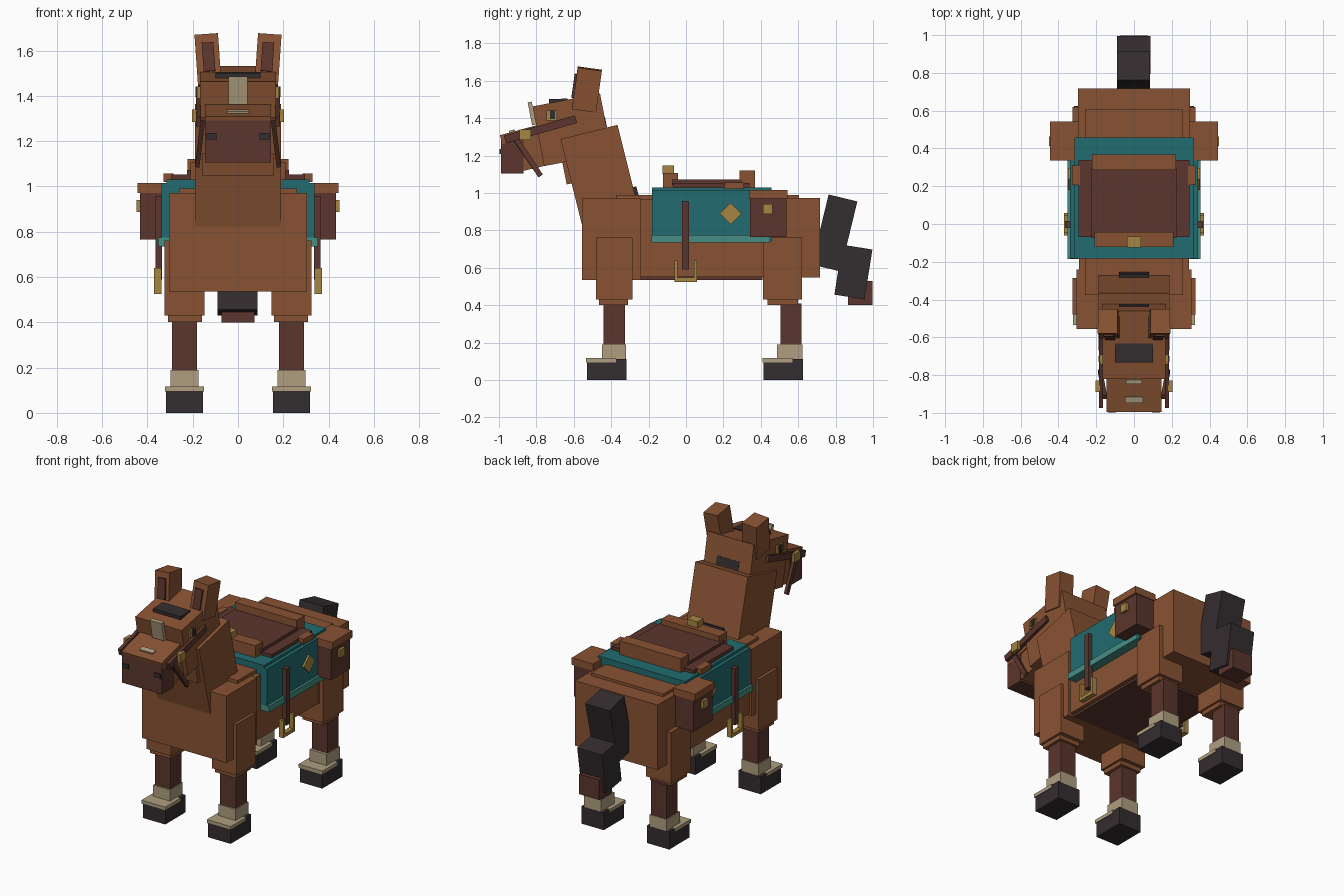
import bpy, bmesh, math
from mathutils import Matrix, Euler, Vector

if "Cube" in bpy.data.objects:
    bpy.data.objects.remove(bpy.data.objects["Cube"])


def material(name, rgb):
    m = bpy.data.materials.new(name)
    m.diffuse_color = (*rgb, 1)
    m.use_nodes = True
    m.node_tree.nodes["Principled BSDF"].inputs["Base Color"].default_value = m.diffuse_color
    return m


COAT = material("chestnut_coat", (0.250, 0.086, 0.033))
DARK = material("dark_brown", (0.105, 0.036, 0.026))
BLACK = material("soft_black", (0.034, 0.026, 0.029))
TEAL = material("teal_cloth", (0.016, 0.150, 0.160))
TRIM = material("light_teal_trim", (0.060, 0.270, 0.230))
CREAM = material("cream", (0.430, 0.345, 0.215))
GOLD = material("gold", (0.380, 0.235, 0.055))


def block(name, mat, center, size, rot=(0, 0, 0), mirror=False):
    """Box with rotation in degrees; mirror adds a copy across x = 0."""
    bm = bmesh.new()
    turn = Euler([math.radians(a) for a in rot]).to_matrix().to_4x4()
    place = Matrix.Translation(Vector(center)) @ turn @ Matrix.Diagonal((*size, 1))
    bmesh.ops.create_cube(bm, size=1, matrix=place)
    if mirror:
        flip = Matrix.Diagonal((-1, 1, 1, 1))
        bmesh.ops.create_cube(bm, size=1, matrix=flip @ place)
    bmesh.ops.recalc_face_normals(bm, faces=bm.faces)
    me = bpy.data.meshes.new(name)
    bm.to_mesh(me)
    bm.free()
    me.materials.append(mat)
    ob = bpy.data.objects.new(name, me)
    bpy.context.collection.objects.link(ob)
    return ob


def span(name, mat, x, y, z, mirror=False):
    """Upright box from (min, max) ranges."""
    return block(name, mat, [(a + b) / 2 for a, b in (x, y, z)],
                 [b - a for a, b in (x, y, z)], mirror=mirror)


# Body
span("chest", COAT, (-.305, .305), (-.555, -.24), (.535, .97))
span("barrel", COAT, (-.29, .29), (-.25, .42), (.55, .965))
span("belly", DARK, (-.265, .265), (-.24, .41), (.535, .57))
span("hindquarters", COAT, (-.297, .297), (.41, .717), (.548, .972))
span("back_ridge", COAT, (-.26, .26), (-.375, .605), (.95, .99))

# Legs: y ranges for each stacked part
legs = {
    "front": dict(upper=(-.48, -.285), knee=(-.465, -.31), shin=(-.44, -.325),
                  sock=(-.45, -.32), cuff=(-.535, -.375), hoof=(-.528, -.318)),
    "hind": dict(upper=(.413, .62), knee=(.435, .60), shin=(.505, .618),
                 sock=(.487, .624), cuff=(.41, .57), hoof=(.415, .625)),
}
for side, p in legs.items():
    span(side + "_upper_leg", COAT, (.147, .325), p["upper"], (.43, .762), True)
    span(side + "_knee", COAT, (.16, .31), p["knee"], (.402, .44), True)
    span(side + "_shin", DARK, (.18, .292), p["shin"], (.18, .41), True)
    span(side + "_sock", CREAM, (.175, .298), p["sock"], (.10, .19), True)
    span(side + "_cuff", CREAM, (.150, .322), p["cuff"], (.094, .117), True)
    span(side + "_hoof", BLACK, (.155, .317), p["hoof"], (0, .113), True)

# Tail
block("tail_upper", BLACK, (-.002, .794, .786), (.175, .158, .385), (-13.6, 0, 0))
block("tail_lower", BLACK, (-.002, .895, .577), (.178, .163, .27), (-9, 0, 0))
span("tail_tip", DARK, (-.073, .073), (.865, .998), (.40, .53))

# Neck and head
block("neck", COAT, (0, -.446, 1.035), (.378, .314, .60), (14, 0, 0))
block("throat", COAT, (0, -.544, 1.217), (.315, .25, .30), (11, 0, 0))
block("head", COAT, (0, -.609, 1.338), (.335, .367, .325), (11, 0, 0))
block("jaw", COAT, (0, -.83, 1.23), (.28, .16, .20), (13, 0, 0))
block("nose_bridge", COAT, (0, -.887, 1.312), (.292, .21, .05), (15, 0, 0))
span("muzzle", DARK, (-.145, .145), (-.990, -.87), (1.105, 1.305))
span("nostril", BLACK, (.094, .138), (-.998, -.97), (1.208, 1.235), True)

# Face marks
block("blaze", CREAM, (0, -.824, 1.425), (.084, .022, .125), (11, 0, 0))
block("nose_mark", CREAM, (0, -.930, 1.328), (.095, .032, .016), (15, 0, 0))
span("eye", GOLD, (.155, .180), (-.745, -.690), (1.388, 1.440), True)
span("pupil", BLACK, (.160, .187), (-.727, -.700), (1.395, 1.440), True)

# Ears
block("ear", COAT, (.132, -.530, 1.553), (.104, .130, .225), (-8, 4, 0), True)
block("inner_ear", DARK, (.130, -.597, 1.572), (.052, .014, .128), (-8, 4, 0), True)

# Mane tufts
block("forelock", BLACK, (0, -.683, 1.490), (.20, .10, .026), (2, 0, 0))
block("head_mane", BLACK, (0, -.440, 1.378), (.16, .024, .055), (11, 0, 0))
block("neck_mane", BLACK, (0, -.274, 1.008), (.16, .03, .05), (14, 0, 0))

# Bridle
block("cheek_strap", DARK, (.174, -.778, 1.340), (.022, .395, .042), (16, 0, 0), True)
block("rein", DARK, (.167, -.847, 1.195), (.020, .027, .25), (33.7, -7, 0), True)
span("bridle_buckle", GOLD, (.180, .203), (-.889, -.828), (1.284, 1.340), True)

# Saddle blanket
span("blanket_top", TEAL, (-.315, .315), (-.182, .457), (.965, 1.03))
span("blanket_side", TEAL, (.29, .338), (-.182, .457), (.74, 1.014), True)
span("blanket_trim", TRIM, (.295, .353), (-.184, .448), (.735, .775), True)
block("blanket_diamond", GOLD, (.342, .238, .89), (.016, .083, .083), (45, 0, 0), True)

# Saddle
span("saddle_skirt", DARK, (-.295, .295), (-.07, .34), (1.02, 1.053))
span("saddle_seat", DARK, (-.225, .225), (-.075, .30), (1.04, 1.072))
span("cantle", COAT, (-.222, .222), (.287, .368), (1.02, 1.12))
span("pommel", COAT, (-.21, .21), (-.122, -.042), (1.02, 1.107))
span("saddle_horn", GOLD, (-.038, .038), (-.125, -.065), (1.10, 1.146))
span("saddle_tab", COAT, (.285, .328), (.207, .31), (1.02, 1.056), True)

# Saddlebags
span("bag", DARK, (.30, .432), (.342, .538), (.765, .975), True)
span("bag_lid", COAT, (.29, .444), (.337, .543), (.97, 1.016), True)
span("bag_clasp", GOLD, (.42, .449), (.412, .462), (.888, .940), True)

# Stirrups
span("stirrup_strap", DARK, (.335, .365), (-.022, .016), (.59, .958), True)
for label, y in (("front", (-.062, -.046)), ("rear", (.042, .058))):
    span("stirrup_bar_" + label, GOLD, (.338, .37), y, (.525, .64), True)
span("stirrup_tread", GOLD, (.338, .37), (-.062, .058), (.525, .547), True)
